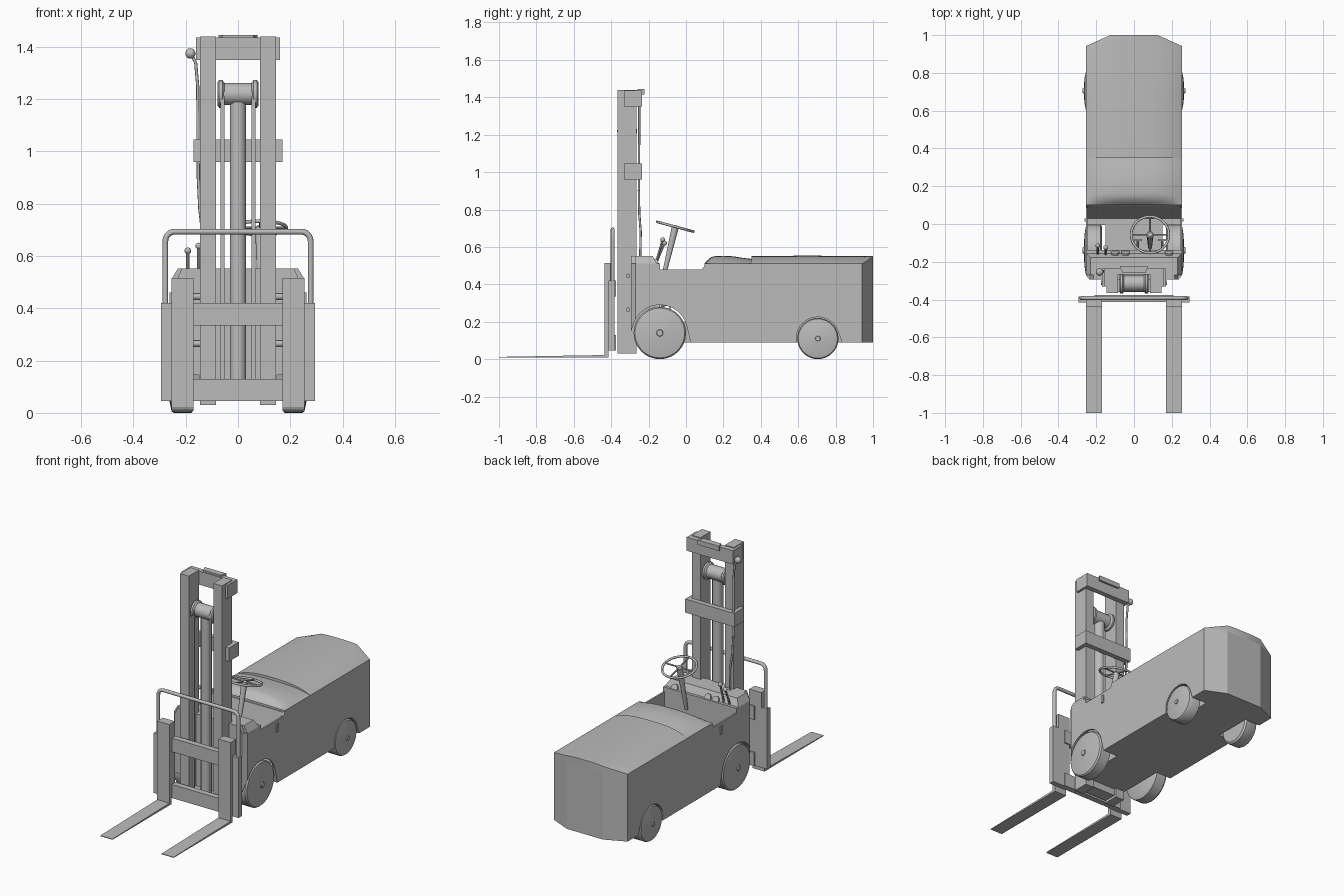
import bpy, bmesh, math
from mathutils import Vector

if "Cube" in bpy.data.objects:
    bpy.data.objects.remove(bpy.data.objects["Cube"])

grey = bpy.data.materials.new("plain grey")
grey.diffuse_color = (0.5, 0.5, 0.5, 1)
grey.use_nodes = True
grey.node_tree.nodes["Principled BSDF"].inputs["Base Color"].default_value = grey.diffuse_color


def finish(name, bm, smooth=False):
    bmesh.ops.recalc_face_normals(bm, faces=bm.faces)
    me = bpy.data.meshes.new(name)
    bm.to_mesh(me)
    bm.free()
    me.materials.append(grey)
    ob = bpy.data.objects.new(name, me)
    bpy.context.collection.objects.link(ob)
    if smooth:
        bpy.ops.object.select_all(action='DESELECT')
        ob.select_set(True)
        bpy.context.view_layer.objects.active = ob
        bpy.ops.object.shade_smooth_by_angle(angle=math.radians(35))
    return ob


def box(name, x0, x1, y0, y1, z0, z1):
    bm = bmesh.new()
    bmesh.ops.create_cube(bm, size=1)
    for v in bm.verts:
        v.co = ((x0 + x1) / 2 + v.co.x * (x1 - x0), (y0 + y1) / 2 + v.co.y * (y1 - y0),
                (z0 + z1) / 2 + v.co.z * (z1 - z0))
    return finish(name, bm)


def prism(name, pts, a, b, axis):
    """Extrude a 2D outline between a and b along one axis."""
    put = {'x': lambda p, t: (t, p[0], p[1]), 'y': lambda p, t: (p[0], t, p[1]),
           'z': lambda p, t: (p[0], p[1], t)}[axis]
    bm = bmesh.new()
    lo = [bm.verts.new(put(p, a)) for p in pts]
    hi = [bm.verts.new(put(p, b)) for p in pts]
    bm.faces.new(lo)
    bm.faces.new(hi[::-1])
    for i in range(len(pts)):
        j = (i + 1) % len(pts)
        bm.faces.new((lo[i], lo[j], hi[j], hi[i]))
    return finish(name, bm)


def lathe(name, start, end, profile, n=32):
    """Spin (radius, distance) points about the line from start to end."""
    start = Vector(start)
    d = (Vector(end) - start).normalized()
    q = d.to_track_quat('Z', 'Y')
    bm = bmesh.new()
    rings = [[bm.verts.new(start + q @ Vector((r * math.cos(2 * math.pi * i / n),
              r * math.sin(2 * math.pi * i / n), t))) for i in range(n)] for r, t in profile]
    for p, s in zip(rings, rings[1:]):
        for i in range(n):
            j = (i + 1) % n
            bm.faces.new((p[i], p[j], s[j], s[i]))
    bm.faces.new(rings[0])
    bm.faces.new(rings[-1])
    return finish(name, bm, True)


def rod(name, a, b, r, r2=None, n=16):
    length = (Vector(b) - Vector(a)).length
    return lathe(name, a, b, [(r, 0), (r2 or r, length)], n)


def ball(name, loc, r):
    bm = bmesh.new()
    bmesh.ops.create_uvsphere(bm, u_segments=14, v_segments=8, radius=r)
    bmesh.ops.translate(bm, vec=loc, verts=bm.verts)
    return finish(name, bm, True)


def tube(name, pts, r, cyclic=False):
    cu = bpy.data.curves.new(name, 'CURVE')
    cu.dimensions = '3D'
    cu.bevel_depth = r
    cu.bevel_resolution = 2
    cu.use_fill_caps = True
    sp = cu.splines.new('POLY')
    sp.points.add(len(pts) - 1)
    for p, c in zip(sp.points, pts):
        p.co = (*c, 1)
    sp.use_cyclic_u = cyclic
    sp.use_smooth = True
    cu.materials.append(grey)
    ob = bpy.data.objects.new(name, cu)
    bpy.context.collection.objects.link(ob)


def cut(ob, cutter):
    m = ob.modifiers.new("cut", 'BOOLEAN')
    m.operation = 'DIFFERENCE'
    m.solver = 'EXACT'
    m.object = cutter
    bpy.context.view_layer.objects.active = ob
    bpy.ops.object.modifier_apply(modifier=m.name)
    bpy.data.objects.remove(cutter)


# Chassis with chamfered tail, cockpit tub and wheel wells
W = 0.255
body = prism("body", [(-0.235, -0.295), (0.235, -0.295), (W, -0.27), (W, 0.942), (0.125, 1),
                      (-0.125, 1), (-W, 0.942), (-W, -0.27)], 0.088, 0.51, 'z')
cut(body, prism("sill_cutter", [(-0.138, 0.48), (0.085, 0.48), (0.108, 0.511), (0.108, 0.6),
                                (-0.138, 0.6)], -0.3, 0.3, 'x'))
cut(body, prism("tub_cutter", [(-0.138, 0.2), (0.03, 0.2), (0.098, 0.495), (0.098, 0.6),
                               (-0.138, 0.6)], -0.245, 0.245, 'x'))
for cy, cz, r, y0, y1 in ((-0.14, 0.142, 0.148, -0.32, 0.03), (0.705, 0.11, 0.115, 0.595, 0.84)):
    arch = [(cy + r * math.cos(math.radians(a)), cz + r * math.sin(math.radians(a)))
            for a in range(15, 166, 10)]
    for s in (-1, 1):
        cut(body, prism("well_cutter", [(y1, 0.07)] + arch + [(y0, 0.07)], s * 0.15, s * 0.3, 'x'))

# Cowl with sloping instrument panel
cowl = prism("cowl", [(-W, 0.47), (-W, 0.51), (-0.23, 0.552), (0.23, 0.552), (W, 0.51), (W, 0.47)],
             -0.27, -0.138, 'y')
cut(cowl, prism("panel_cutter", [(-0.178, 0.552), (-0.14, 0.48), (-0.1, 0.46), (-0.1, 0.6),
                                 (-0.178, 0.6)], -0.3, 0.3, 'x'))
prism("cowl_nose", [(-0.235, 0.505), (-0.215, 0.552), (0.215, 0.552), (0.235, 0.505)],
      -0.295, -0.27, 'y')


def crown(name, stations):
    """Arched cover lofted along y through (y, rise) stations."""
    bm = bmesh.new()
    rows = []
    for y, h in stations:
        w = W if y < 0.942 else W - (y - 0.942) / 0.058 * 0.13
        xs = [w * math.sin(math.pi / 2 * (i / 10 - 1)) for i in range(21)]
        top = [bm.verts.new((x, y, 0.51 + h * (1 - abs(x / W) ** 3))) for x in xs]
        rows.append([bm.verts.new((-w, y, 0.50))] + top + [bm.verts.new((w, y, 0.50))])
    for a, b in zip(rows, rows[1:]):
        for i in range(len(a) - 1):
            bm.faces.new((a[i], a[i + 1], b[i + 1], b[i]))
    bm.faces.new(rows[0])
    bm.faces.new(rows[-1])
    finish(name, bm, True)


crown("seat", [(0.1, 0.003), (0.115, 0.02), (0.135, 0.036), (0.16, 0.042), (0.25, 0.04),
               (0.3, 0.032), (0.35, 0.026)])
crown("hood", [(0.35, 0.042), (0.65, 0.043), (0.942, 0.042), (1.0, 0.042)])

# Wheels with domed outer faces
for s, side in ((-1, "left"), (1, "right")):
    for end, y, r in (("front", -0.14, 0.14), ("rear", 0.705, 0.11)):
        lathe(f"{end}_wheel_{side}", (s * 0.17, y, r), (s, y, r),
              [(r * 0.9, 0), (r, 0.008), (r, 0.075), (r * 0.95, 0.084), (r * 0.6, 0.092),
               (r * 0.13, 0.096), (r * 0.11, 0.102)], 40)
    # Mast rails, lift chains and guide rollers
    box(f"mast_rail_{side}", *sorted((s * 0.085, s * 0.145)), -0.365, -0.265, 0.03, 1.44)
    box(f"lift_chain_{side}", *sorted((s * 0.052, s * 0.066)), -0.362, -0.352, 0.1, 1.23)
    for z in (0.265, 0.445):
        rod(f"guide_roller_{side}", (s * 0.14, -0.31, z), (s * 0.175, -0.31, z), 0.012)
    # Carriage side plate, fork upright and tapered fork
    box(f"carriage_plate_{side}", *sorted((s * 0.2, s * 0.295)), -0.415, -0.383, 0.045, 0.42)
    a, b = sorted((s * 0.17, s * 0.254))
    prism(f"fork_upright_{side}", [(a, 0.045), (a, 0.515), (b, 0.515), (b, 0.045)],
          -0.437, -0.383, 'y')
    prism(f"fork_{side}", [(-1, 0.008), (-0.415, 0.008), (-0.415, 0.06), (-0.437, 0.06),
                           (-0.437, 0.022), (-1, 0.012)], a, b, 'x')
    for z0, z1, w in ((0.96, 1.045, 0.17), (1.35, 1.435, 0.16)):
        box(f"bracket_cheek_{side}", *sorted((s * 0.143, s * w)), -0.332, -0.235, z0, z1)

# Mast cross members and carriage bars
box("mast_middle_tie", -0.17, 0.17, -0.267, -0.235, 0.96, 1.045)
box("mast_top_tie", -0.16, 0.16, -0.267, -0.235, 1.35, 1.435)
prism("mast_top_plate", [(-0.075, -0.222), (0.075, -0.222), (0.06, -0.26), (-0.06, -0.26)],
      1.415, 1.445, 'z')
box("mast_foot", -0.09, 0.09, -0.36, -0.28, 0.045, 0.1)
box("mast_mount", -0.12, 0.12, -0.27, -0.285, 0.15, 0.45)
for z0, z1 in ((0.045, 0.13), (0.335, 0.42)):
    box("carriage_bar", -0.21, 0.21, -0.412, -0.375, z0, z1)

# Lift cylinder and chain roller
rod("lift_cylinder", (0, -0.315, 0.09), (0, -0.315, 1.19), 0.031, n=24)
lathe("chain_roller", (-0.078, -0.315, 1.22), (1, -0.315, 1.22),
      [(0.045, 0), (0.053, 0.006), (0.053, 0.018), (0.042, 0.026), (0.042, 0.13),
       (0.053, 0.138), (0.053, 0.15), (0.045, 0.156)])

# Load guard hoop
half = [(0.278, -0.392, 0.42), (0.278, -0.392, 0.655)]
half += [(0.243 + 0.035 * math.cos(t), -0.392, 0.658 + 0.035 * math.sin(t))
         for t in (0.3, 0.65, 1.0, 1.3, 1.57)]
tube("load_guard", half + [(-x, y, z) for x, y, z in half[::-1]], 0.011)

# Steering wheel and column
hub = Vector((0.085, -0.057, 0.708))
u, v = Vector((1, 0, 0)), Vector((0, 0.966, -0.259))
rim = [hub + 0.1 * (u * math.cos(t) + v * math.sin(t))
       for t in (2 * math.pi * i / 36 for i in range(36))]
tube("steering_rim", rim, 0.007, True)
for i in (0, 9, 18, 27):
    rod("steering_spoke", hub, rim[i], 0.005, n=8)
lathe("steering_hub", hub - Vector((0, 0.003, 0.012)), hub + Vector((0, 0.26, 0.966)),
      [(0.018, 0), (0.02, 0.012), (0.012, 0.02)], 20)
rod("steering_column", (0.085, -0.125, 0.42), hub, 0.010, 0.019)

# Levers, gauges and pedals
for x, y, z in ((-0.192, -0.115, 0.62), (-0.15, -0.125, 0.638)):
    rod("lever", (x, -0.165, 0.5), (x, y, z), 0.006, n=10)
    ball("lever_knob", (x, y, z), 0.013)
for x in (-0.1, -0.045, 0.185):
    rod("gauge", (x, -0.16, 0.513), (x, -0.148, 0.519), 0.022, n=20)
for x in (0.02, 0.15):
    rod("pedal_arm", (x, -0.135, 0.28), (x, -0.085, 0.3), 0.006, n=8)
    box("pedal", x - 0.022, x + 0.022, -0.09, -0.08, 0.27, 0.33)

# Side latches and hydraulic hose
for s in (-1, 1):
    box("side_latch", *sorted((s * 0.25, s * 0.262)), 0.012, 0.03, 0.41, 0.46)
ball("hose_reel", (-0.182, -0.255, 1.375), 0.02)
tube("hose", [(-0.18, -0.25, 1.375), (-0.162, -0.25, 1.34), (-0.154, -0.25, 1.25),
              (-0.152, -0.252, 0.9), (-0.146, -0.25, 0.78), (-0.135, -0.242, 0.68),
              (-0.135, -0.245, 0.54)], 0.006)
